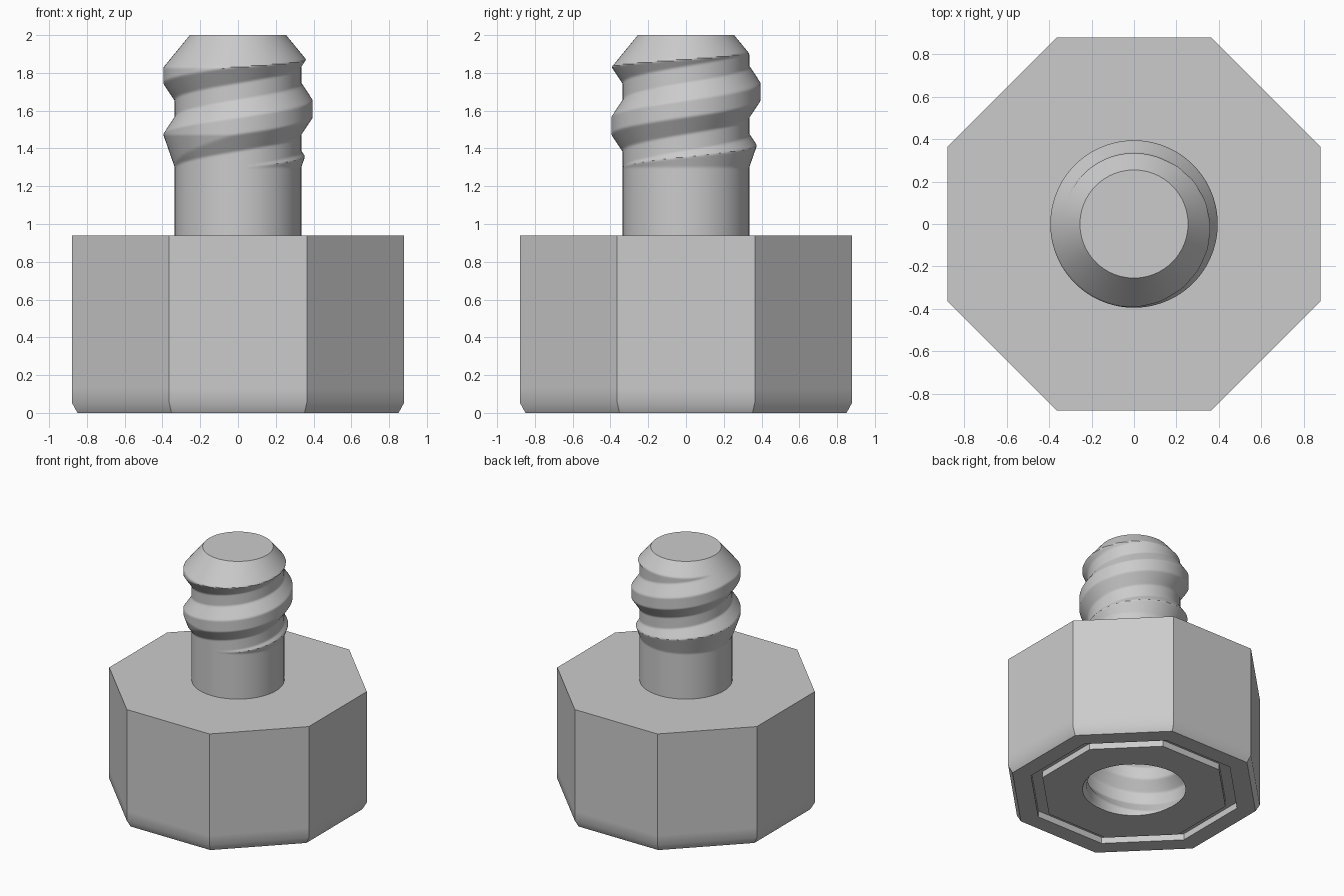
import bpy, bmesh
from math import cos, sin, pi, tau, radians

old = bpy.data.objects.get("Cube")
if old:
    bpy.data.objects.remove(old, do_unlink=True)

SEG = 96          # sides of the round parts
PITCH = 0.36
ROOT, CREST = 0.335, 0.395
BODY_TOP = 0.94

grey = bpy.data.materials.new("plain_grey")
grey.use_nodes = True
colour = (0.6, 0.6, 0.6, 1)
grey.diffuse_color = colour
grey.node_tree.nodes["Principled BSDF"].inputs["Base Color"].default_value = colour


def thread_radius(angle, z, crest_z):
    """Trapezoid thread: flat crest, sloped flank, flat root."""
    d = (z - crest_z - PITCH * angle / tau + PITCH / 2) % PITCH - PITCH / 2
    t = (0.135 - abs(d)) / 0.09
    return ROOT + (CREST - ROOT) * min(1, max(0, t))


def stem_radius(angle, z):
    run_in = max(ROOT, ROOT + 0.35 * (z - 1.3))
    r = min(thread_radius(angle, z, 1.61), run_in)
    return min(r, 0.255 + 0.82 * (2 - z))


def bore_radius(angle, z):
    r = thread_radius(angle, z, 1.61 - BODY_TOP) + 0.005
    return min(r, 0.255 + 0.82 * (0.88 - z))


def ring(bm, sides, z, radius, turn=0.0):
    verts = []
    for i in range(sides):
        a = tau * i / sides + turn
        r = radius(a, z)
        verts.append(bm.verts.new((r * cos(a), r * sin(a), z)))
    return verts


def loft(bm, rings):
    for low, high in zip(rings, rings[1:]):
        n = len(low)
        for i in range(n):
            j = (i + 1) % n
            bm.faces.new((low[i], low[j], high[j], high[i]))


def loop_edges(bm, verts):
    return [bm.edges.get((verts[i - 1], verts[i])) for i in range(len(verts))]


def steps(start, end, count):
    return [start + (end - start) * i / count for i in range(count + 1)]


def finish(bm, name):
    bmesh.ops.recalc_face_normals(bm, faces=bm.faces)
    mesh = bpy.data.meshes.new(name)
    bm.to_mesh(mesh)
    bm.free()
    mesh.materials.append(grey)
    obj = bpy.data.objects.new(name, mesh)
    bpy.context.collection.objects.link(obj)
    bpy.ops.object.select_all(action="DESELECT")
    obj.select_set(True)
    bpy.context.view_layer.objects.active = obj
    bpy.ops.object.shade_smooth_by_angle(angle=radians(35))
    return obj


# Octagonal body: side walls, bottom chamfer and the groove underneath
bm = bmesh.new()
outline = [(0.88, BODY_TOP), (0.88, 0.13), (0.88, 0.055), (0.85, 0),
           (0.72, 0), (0.72, 0.05), (0.64, 0.05), (0.64, 0)]
octagons = [ring(bm, 8, z, lambda a, h, s=apothem: s / cos(pi / 8), pi / 8)
            for apothem, z in outline]
loft(bm, octagons)
bm.faces.new(octagons[0])

# Threaded blind bore
bore = [ring(bm, SEG, z, bore_radius) for z in steps(0, 0.88, 88)]
loft(bm, bore)
bm.faces.new(bore[-1])

# Underside between groove and bore
rim = loop_edges(bm, octagons[-1]) + loop_edges(bm, bore[0])
bmesh.ops.triangle_fill(bm, use_beauty=True, use_dissolve=False, edges=rim)
finish(bm, "octagonal_body")

# Threaded stem with tapered tip
bm = bmesh.new()
stem = [ring(bm, SEG, z, stem_radius) for z in [0.93] + steps(1.28, 2, 90)]
loft(bm, stem)
bm.faces.new(stem[0])
bm.faces.new(stem[-1])
finish(bm, "threaded_stem")
